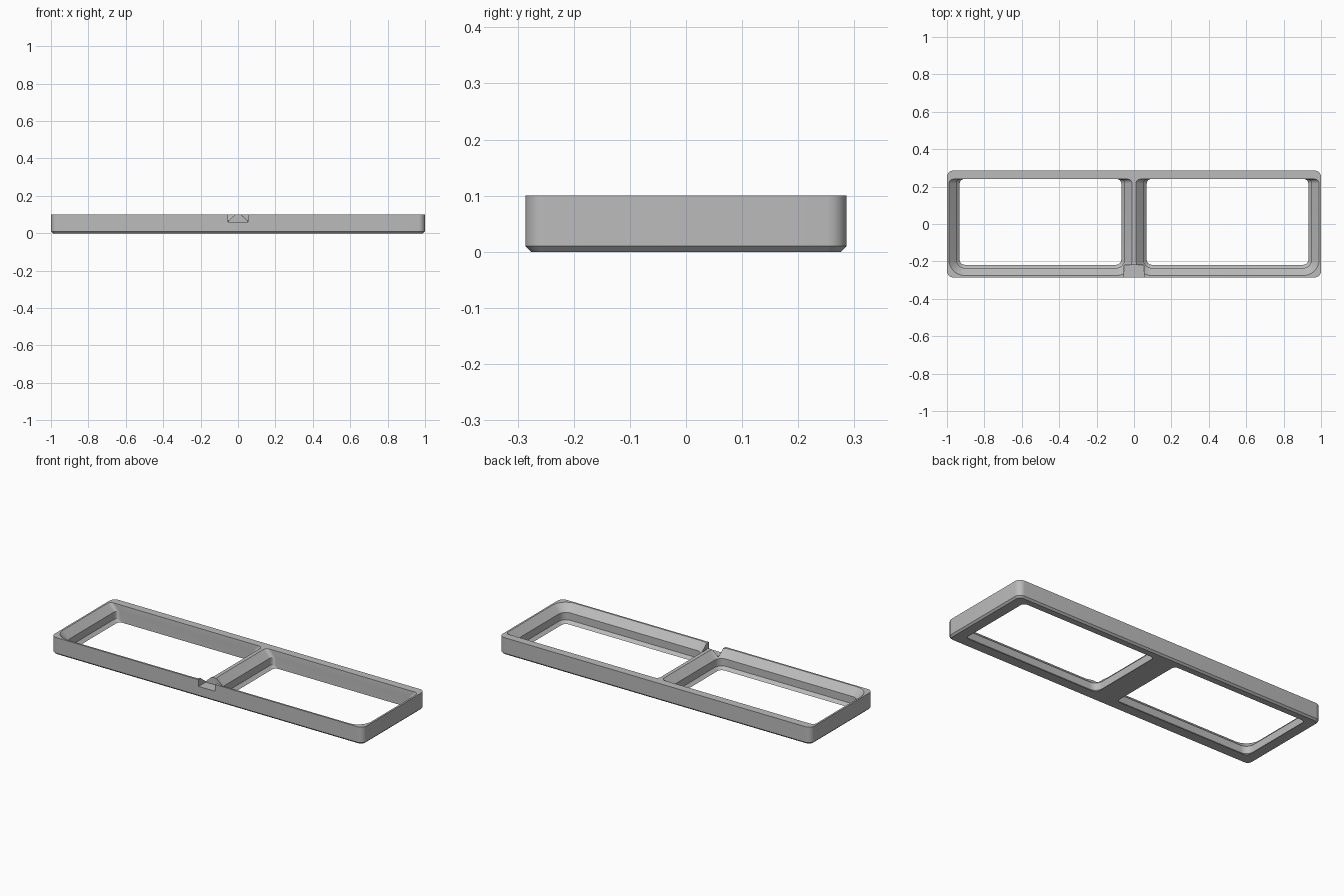
import bpy
import bmesh
from math import cos, sin, pi

if "Cube" in bpy.data.objects:
    bpy.data.objects.remove(bpy.data.objects["Cube"])

HALF_X, HALF_Y, HEIGHT = 1.0, 0.286, 0.1
BACK_WALL_Y = 0.24

grey = bpy.data.materials.new("plain grey")
grey.use_nodes = True
colour = (0.5, 0.5, 0.5, 1)
grey.diffuse_color = colour
grey.node_tree.nodes["Principled BSDF"].inputs["Base Color"].default_value = colour


def rounded_ring(x0, x1, y0, y1, r_front, r_back, steps=8):
    """Counter-clockwise rounded rectangle outline."""
    corners = [(x1, y1, -1, -1, r_back, 0), (x0, y1, 1, -1, r_back, 1),
               (x0, y0, 1, 1, r_front, 2), (x1, y0, -1, 1, r_front, 3)]
    ring = []
    for x, y, sx, sy, r, quarter in corners:
        for i in range(steps + 1):
            a = (quarter + i / steps) * pi / 2
            ring.append((x + sx * r + r * cos(a), y + sy * r + r * sin(a)))
    return ring


def loft(name, layers):
    """Closed solid through (z, outline) layers, bottom to top."""
    bm = bmesh.new()
    rings = [[bm.verts.new((x, y, z)) for x, y in ring] for z, ring in layers]
    n = len(rings[0])
    for low, high in zip(rings, rings[1:]):
        for i in range(n):
            j = (i + 1) % n
            bm.faces.new((low[i], low[j], high[j], high[i]))
    bm.faces.new(rings[0][::-1])
    bm.faces.new(rings[-1])
    mesh = bpy.data.meshes.new(name)
    bm.to_mesh(mesh)
    bm.free()
    obj = bpy.data.objects.new(name, mesh)
    bpy.context.collection.objects.link(obj)
    mesh.materials.append(grey)
    return obj


def outer(inset):
    r = 0.035 - inset
    return rounded_ring(-HALF_X + inset, HALF_X - inset,
                        -HALF_Y + inset, HALF_Y - inset, r, r)


def pocket(x0, x1, inset):
    return rounded_ring(x0 + inset, x1 - inset, -HALF_Y + inset, BACK_WALL_Y,
                        0.095 - inset, 0.024)


# Frame body with a chamfered underside
frame = loft("frame", [(0, outer(0.01)), (0.01, outer(0)), (HEIGHT, outer(0))])

# Two stepped pockets: (height, inset) from bottom to top
STEPS = [(-0.02, 0.068), (0, 0.068), (0.017, 0.051), (0.0595, 0.051), (0.105, 0.0055)]
cutters = []
for side, x0 in (("right", -HALF_X), ("left", 0)):
    cutters.append(loft(side + "_pocket_cutter",
                        [(z, pocket(x0, x0 + 1, inset)) for z, inset in STEPS]))

# Notch in the middle of the front wall
notch = rounded_ring(-0.053, 0.053, -0.4, -0.22, 0.001, 0.001, 1)
cutters.append(loft("notch_cutter", [(0.061, notch), (0.2, notch)]))

bpy.context.view_layer.objects.active = frame
frame.select_set(True)
for cutter in cutters:
    cutter.hide_render = True
    mod = frame.modifiers.new(cutter.name, 'BOOLEAN')
    mod.operation = 'DIFFERENCE'
    mod.solver = 'EXACT'
    mod.object = cutter
    bpy.ops.object.modifier_apply(modifier=mod.name)
for cutter in cutters:
    bpy.data.objects.remove(cutter)

bpy.ops.object.shade_smooth_by_angle(angle=pi / 6)
